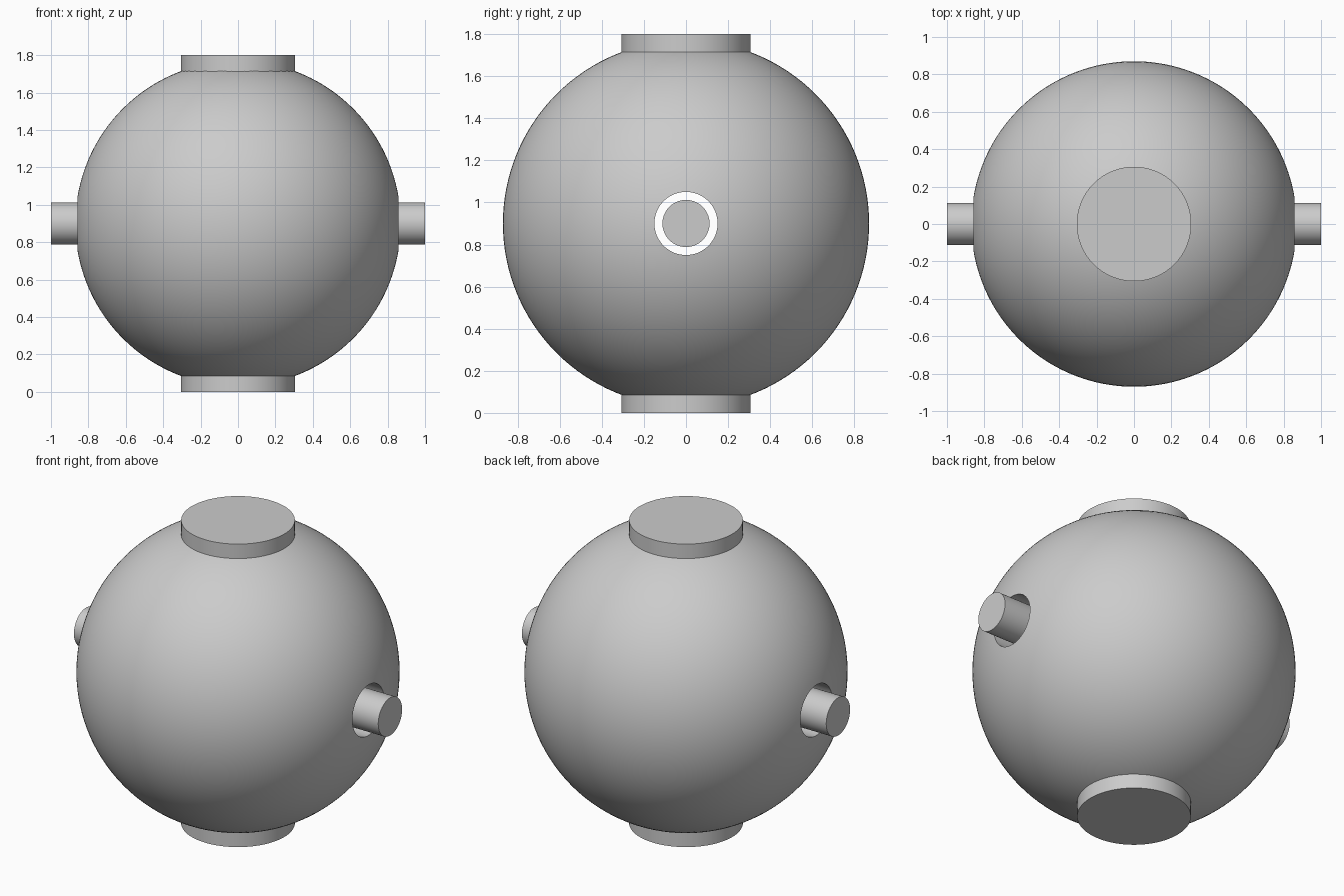
import bpy, bmesh, math
from mathutils import Matrix

cube = bpy.data.objects.get("Cube")
if cube:
    bpy.data.objects.remove(cube, do_unlink=True)

RADIUS, BORE, SHAFT, CAP = 0.87, 0.15, 0.112, 0.306
CENTRE = 0.9
SEGMENTS = 128

grey = bpy.data.materials.new("plain_grey")
grey.use_nodes = True
colour = (0.6, 0.6, 0.6, 1)
grey.diffuse_color = colour
grey.node_tree.nodes["Principled BSDF"].inputs["Base Color"].default_value = colour


def finish(bm, name):
    bmesh.ops.recalc_face_normals(bm, faces=bm.faces)
    mesh = bpy.data.meshes.new(name)
    bm.to_mesh(mesh)
    bm.free()
    mesh.materials.append(grey)
    obj = bpy.data.objects.new(name, mesh)
    bpy.context.collection.objects.link(obj)
    bpy.ops.object.select_all(action="DESELECT")
    obj.select_set(True)
    bpy.context.view_layer.objects.active = obj
    bpy.ops.object.shade_smooth_by_angle(angle=math.radians(30))
    return obj


def cylinder(name, radius, length, matrix):
    bm = bmesh.new()
    bmesh.ops.create_cone(bm, cap_ends=True, segments=SEGMENTS, radius1=radius,
                          radius2=radius, depth=length, matrix=matrix)
    return finish(bm, name)


# Ball with a round bore along x: an arc and a straight inner wall, spun as a closed loop
bm = bmesh.new()
start = math.asin(BORE / RADIUS)
steps = 72
verts = []
for i in range(steps + 1):
    a = start + (math.pi - 2 * start) * i / steps
    verts.append(bm.verts.new((RADIUS * math.cos(a), 0, CENTRE + RADIUS * math.sin(a))))
edges = [bm.edges.new((verts[i], verts[i - 1])) for i in range(len(verts))]
bmesh.ops.spin(bm, geom=verts + edges, cent=(0, 0, CENTRE), axis=(1, 0, 0),
               angle=2 * math.pi, steps=SEGMENTS, use_merge=True)
bmesh.ops.remove_doubles(bm, verts=bm.verts, dist=0.0001)
finish(bm, "bored_ball")

# Shaft running loosely through the bore
cylinder("shaft", SHAFT, 2, Matrix.Translation((0, 0, CENTRE)) @ Matrix.Rotation(math.pi / 2, 4, "Y"))

# Flat round caps at the poles, sunk a little into the ball
depth = 0.14
for name, z in (("bottom_cap", depth / 2), ("top_cap", 2 * CENTRE - depth / 2)):
    cylinder(name, CAP, depth, Matrix.Translation((0, 0, z)))
